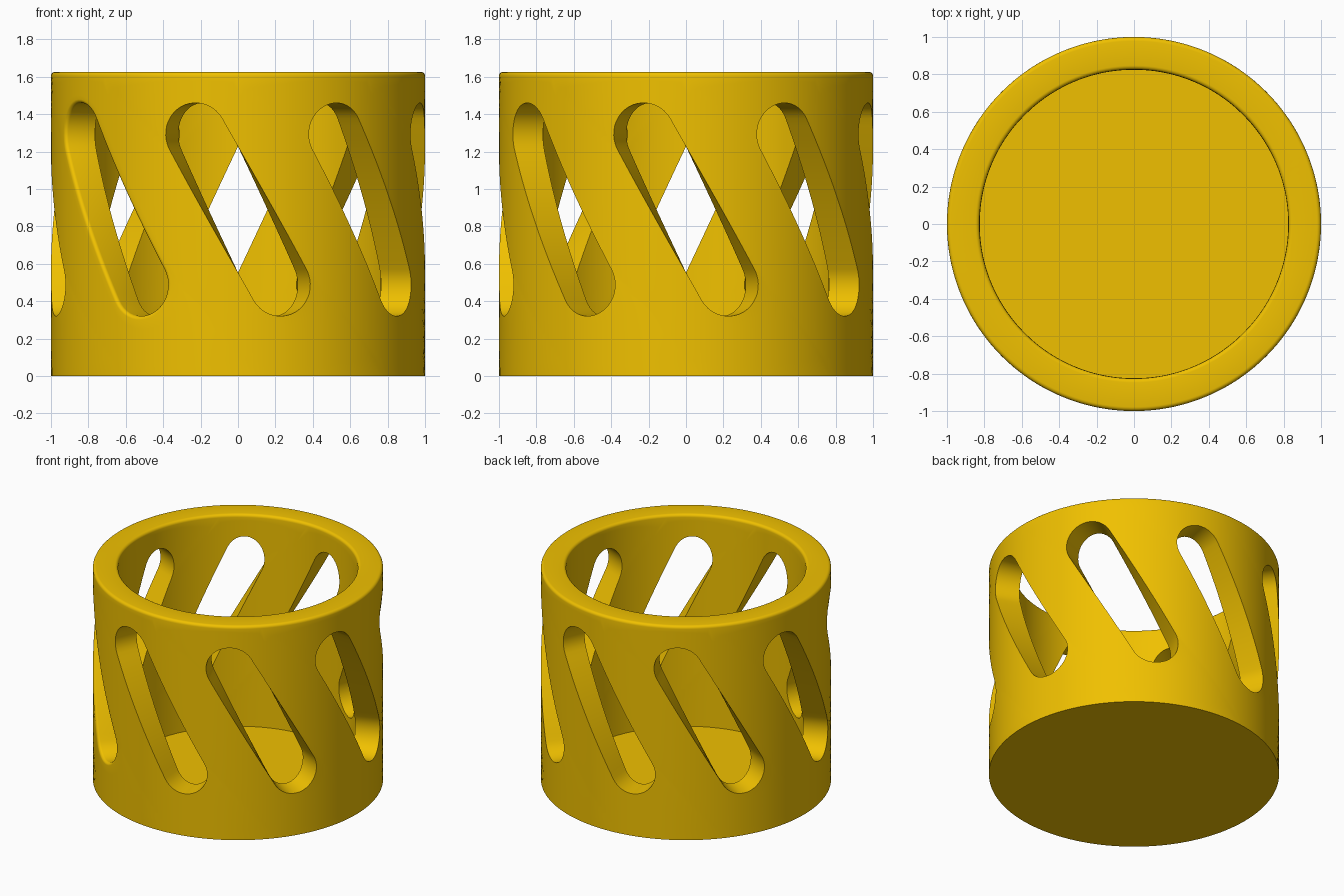
import bpy, bmesh
from math import pi, sin, cos, hypot, atan2, radians

if "Cube" in bpy.data.objects:
    bpy.data.objects.remove(bpy.data.objects["Cube"])

R_OUT, R_IN, H, FLOOR, ROUND = 1.0, 0.826, 1.626, 0.015, 0.022
U, V, MID = 0.23, 0.403, 0.89       # slot half extent round the wall / upward, centre height
SLOT_R, FIL = 0.167, 0.02           # slot end radius, rounding of one slot's edge
N_SLOTS, N_END, N_SIDE, N_BAND = 8, 20, 20, 6
STEP = 2 * pi / N_SLOTS

# Slanted slot outline, unrolled to (angle, height): top end, left, bottom end, right
def slot_outline(r):
    length, tilt, local = hypot(U, V), atan2(V, -U), []
    for s in (1, -1):
        for i in range(N_END + 1):
            t = -pi / 2 + pi * i / N_END
            local.append((s * (length + r * cos(t)), s * r * sin(t)))
        local += [(s * length * (1 - 2 * i / N_SIDE), s * r) for i in range(1, N_SIDE)]
    return [(p * cos(tilt) - q * sin(tilt), MID + p * sin(tilt) + q * cos(tilt))
            for p, q in local]

# Slanted border of the wall panel round one slot, matching the outline point by point
def panel_border(z0, z1):
    pts = []
    for s, za, zb in ((1, z1, z0), (-1, z0, z1)):
        pts += [(s * STEP * (0.5 - i / N_END), za) for i in range(N_END + 1)]
        pts += [(-s * STEP / 2, za + (zb - za) * i / N_SIDE) for i in range(1, N_SIDE)]
    return [(u - (z - MID) * U / V, z) for u, z in pts]

def mix(a, b, t):
    return [(p[0] + (q[0] - p[0]) * t, p[1] + (q[1] - p[1]) * t) for p, q in zip(a, b)]

bm = bmesh.new()

# Skin a strip of faces through rows of (radius, [(angle, height)...])
def skin(rows, turn, closed):
    loops = [[bm.verts.new((r * cos(u + turn), r * sin(u + turn), z)) for u, z in pts]
             for r, pts in rows]
    for a, b in zip(loops, loops[1:]):
        n = len(a)
        for i in range(n if closed else n - 1):
            j = (i + 1) % n
            bm.faces.new((a[i], a[j], b[j], b[i]))

outer_edge = panel_border(0, H - ROUND)
inner_edge = panel_border(FLOOR, H - ROUND)
top_angles = [u for u, z in outer_edge[:N_END + 1]]

# Rounded rim profile
rim = []
for centre, a0 in ((R_OUT - ROUND, 0), (R_IN + ROUND, 90)):
    for i in range(6):
        a = radians(a0 + 18 * i)
        rim.append((centre + ROUND * cos(a), H - ROUND + ROUND * sin(a)))

for k in range(N_SLOTS):
    turn = -pi / 2 + k * STEP
    rows = [(R_IN, mix(inner_edge, slot_outline(SLOT_R), i / N_BAND))
            for i in range(N_BAND + 1)]                       # inner wall
    mouth = slot_outline(SLOT_R)
    if k == N_SLOTS - 1:                                      # rounded slot edge
        for i in range(6):
            t = pi / 2 * i / 6
            rows.append((R_OUT - FIL + FIL * sin(t),
                         slot_outline(SLOT_R + FIL * (1 - cos(t)))))
        mouth = slot_outline(SLOT_R + FIL)
    rows += [(R_OUT, mix(mouth, outer_edge, i / N_BAND))
             for i in range(N_BAND + 1)]                      # slot side and outer wall
    skin(rows, turn, True)
    skin([(r, [(u, z) for u in top_angles]) for r, z in rim], turn, False)

# Weld panels, then close the floor and the underside
bmesh.ops.remove_doubles(bm, verts=bm.verts, dist=0.0005)
bmesh.ops.holes_fill(bm, edges=[e for e in bm.edges if e.is_boundary], sides=0)
bmesh.ops.recalc_face_normals(bm, faces=bm.faces)
mesh = bpy.data.meshes.new("slotted_cup")
bm.to_mesh(mesh)
bm.free()
cup = bpy.data.objects.new("slotted_cup", mesh)
bpy.context.collection.objects.link(cup)

# Smooth shading and gold colour
bpy.context.view_layer.objects.active = cup
cup.select_set(True)
bpy.ops.object.shade_smooth_by_angle(angle=radians(35))
mat = bpy.data.materials.new("gold")
mat.diffuse_color = (0.87, 0.53, 0.0, 1)
mat.use_nodes = True
mat.node_tree.nodes["Principled BSDF"].inputs["Base Color"].default_value = mat.diffuse_color
mesh.materials.append(mat)
